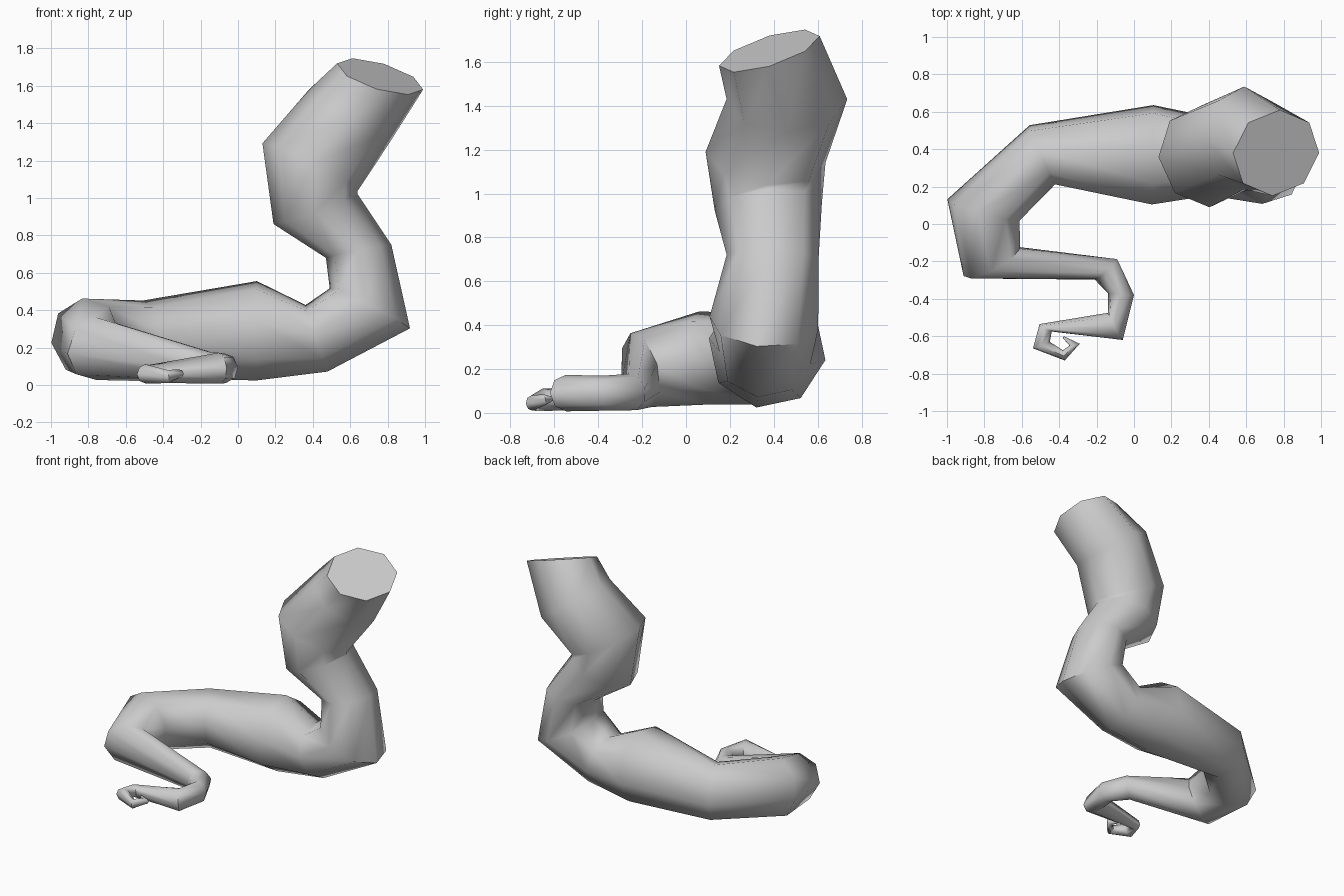
import bpy, bmesh, math
from mathutils import Vector

if "Cube" in bpy.data.objects:
    bpy.data.objects.remove(bpy.data.objects["Cube"])

SIDES = 8
# each row: outer point of ring, inner point of ring, radius across
RINGS = [
    ((.99, .38, 1.58), (.53, .38, 1.72), .24),
    ((.80, .46, 1.28), (.38, .46, 1.58), .275),
    ((.64, .345, 1.04), (.13, .38, 1.29), .275),
    ((.64, .38, 1.02), (.19, .37, .86), .245),
    ((.82, .395, .75), (.47, .395, .68), .21),
    ((.92, .36, .30), (.49, .35, .52), .25),
    ((.48, .36, .07), (.36, .36, .43), .21),
    ((.10, .37, .02), (.10, .37, .56), .27),
    ((-.56, .53, .245), (-.42, .21, .245), .21),
    ((-1.0, .13, .25), (-.61, .02, .25), .215),
    ((-.91, -.285, .195), (-.61, -.125, .195), .175),
    ((-.09, -.185, .095), (-.21, -.30, .095), .085),
    ((0, -.38, .09), (-.14, -.37, .09), .08),
    ((-.06, -.62, .09), (-.14, -.475, .09), .083),
    ((-.505, -.535, .06), (-.44, -.575, .06), .048),
    ((-.54, -.665, .06), (-.45, -.63, .06), .052),
    ((-.37, -.73, .045), (-.38, -.675, .045), .035),
    ((-.29, -.64, .06), (-.345, -.65, .06), .025),
    ((-.375, -.60, .065), (-.38, -.61, .065), .008),
]
outer = [Vector(r[0]) for r in RINGS]
inner = [Vector(r[1]) for r in RINGS]
centres = [(o + i) / 2 for o, i in zip(outer, inner)]

# tentacle: octagonal tube lofted through mitred rings
bm = bmesh.new()
loops, prev = [], None
last = len(RINGS) - 1
for k, c in enumerate(centres):
    before, after = centres[max(k - 1, 0)], centres[min(k + 1, last)]
    t_in = (c - before).normalized()
    t_out = (after - c).normalized()
    t = (t_in + t_out).normalized()
    a = outer[k] - c
    b = t.cross(a).normalized() * RINGS[k][2]
    # keep the first corner lined up with the previous ring
    phase = 0
    if prev is not None:
        phase = math.atan2(prev.dot(b.normalized()), prev.dot(a.normalized()))
    pts = [a * math.cos(phase + math.tau * n / SIDES) +
           b * math.sin(phase + math.tau * n / SIDES) for n in range(SIDES)]
    prev = pts[0].normalized()
    loops.append([bm.verts.new(c + p) for p in pts])
for lo, hi in zip(loops, loops[1:]):
    for n in range(SIDES):
        m = (n + 1) % SIDES
        bm.faces.new((lo[n], lo[m], hi[m], hi[n]))

# flat cut end and tip
bm.faces.new(loops[0])
bm.faces.new(loops[-1])
bmesh.ops.recalc_face_normals(bm, faces=bm.faces)

mesh = bpy.data.meshes.new("tentacle")
bm.to_mesh(mesh)
bm.free()
tentacle = bpy.data.objects.new("tentacle", mesh)
bpy.context.collection.objects.link(tentacle)
bpy.context.view_layer.objects.active = tentacle
tentacle.select_set(True)
bpy.ops.object.shade_smooth_by_angle(angle=math.radians(60))
